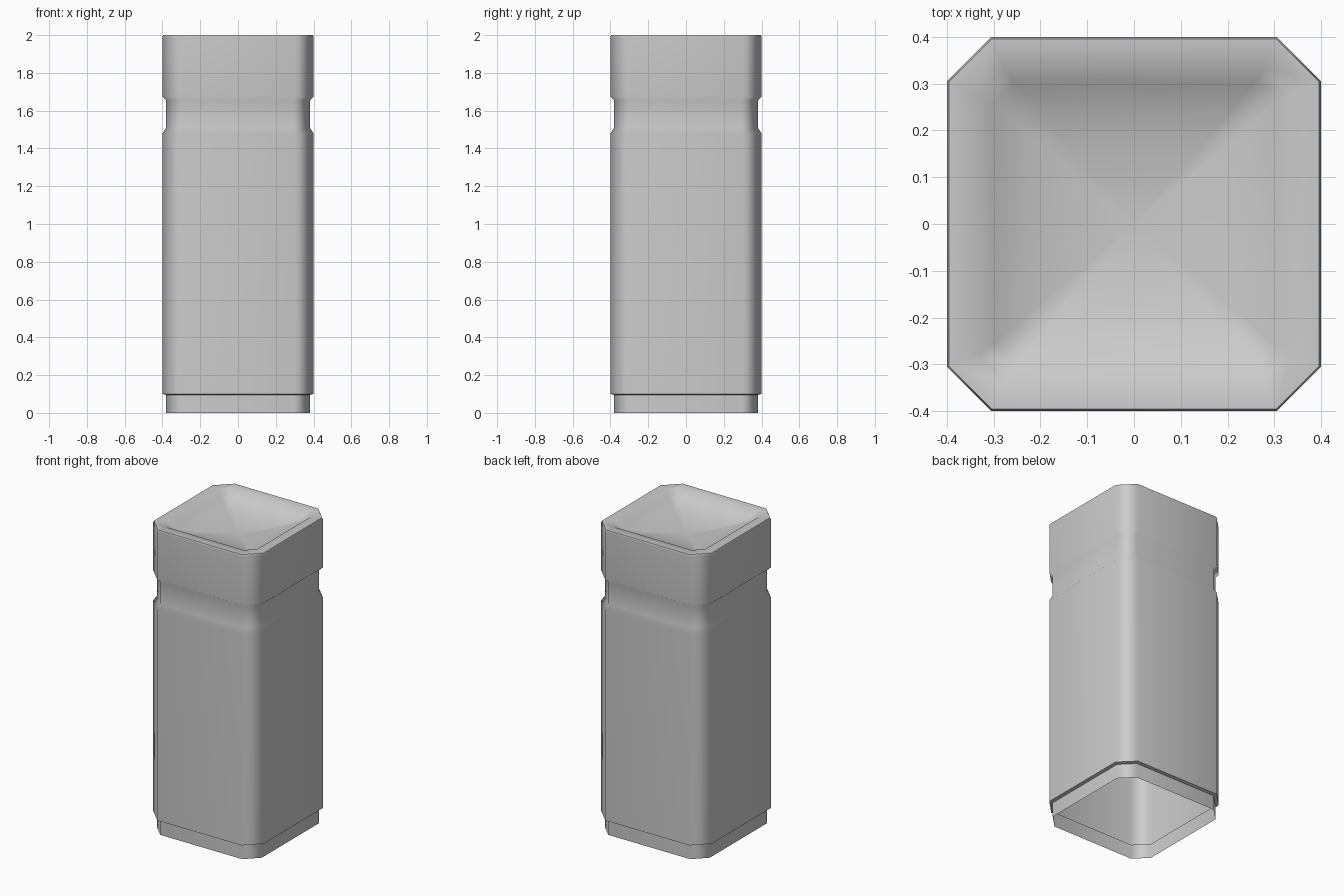
import bpy, bmesh, math

if "Cube" in bpy.data.objects:
    bpy.data.objects.remove(bpy.data.objects["Cube"])

# One plain grey colour
grey = bpy.data.materials.new("plain_grey")
grey.diffuse_color = (0.6, 0.6, 0.6, 1.0)
grey.use_nodes = True
grey.node_tree.nodes["Principled BSDF"].inputs["Base Color"].default_value = grey.diffuse_color

# Profile (half width, height): foot, ledge, body, groove, cap, rim, dish
profile = [(0.38, 0.0), (0.38, 0.095), (0.40, 0.10), (0.40, 1.48),
           (0.38, 1.51), (0.38, 1.655), (0.40, 1.675), (0.40, 1.99),
           (0.396, 2.0), (0.335, 2.0), (0.30, 1.965), (0.20, 1.93)]
dish_centre_z = 1.90


def octagon(bm, h, z):
    """Square ring with cut corners."""
    c = min(0.305 - 0.414 * (0.4 - h), 0.85 * h)
    pts = [(c, -h), (h, -c), (h, c), (c, h), (-c, h), (-h, c), (-h, -c), (-c, -h)]
    return [bm.verts.new((x, y, z)) for x, y in pts]


# Hollow shell, open underneath
bm = bmesh.new()
rings = [octagon(bm, h, z) for h, z in profile]
for low, high in zip(rings, rings[1:]):
    for i in range(8):
        j = (i + 1) % 8
        bm.faces.new((low[i], low[j], high[j], high[i]))

# Sunken pyramid centre of the dish
tip = bm.verts.new((0, 0, dish_centre_z))
for i in range(8):
    bm.faces.new((rings[-1][i], rings[-1][(i + 1) % 8], tip))

mesh = bpy.data.meshes.new("bollard_shell")
bm.to_mesh(mesh)
bm.free()
mesh.materials.append(grey)
shell = bpy.data.objects.new("bollard_shell", mesh)
bpy.context.collection.objects.link(shell)

# Smooth corners, with flat sides kept flat
bpy.context.view_layer.objects.active = shell
shell.select_set(True)
bpy.ops.object.shade_smooth_by_angle(angle=math.radians(65))
weighted = shell.modifiers.new("flat_sides", 'WEIGHTED_NORMAL')
weighted.keep_sharp = True
